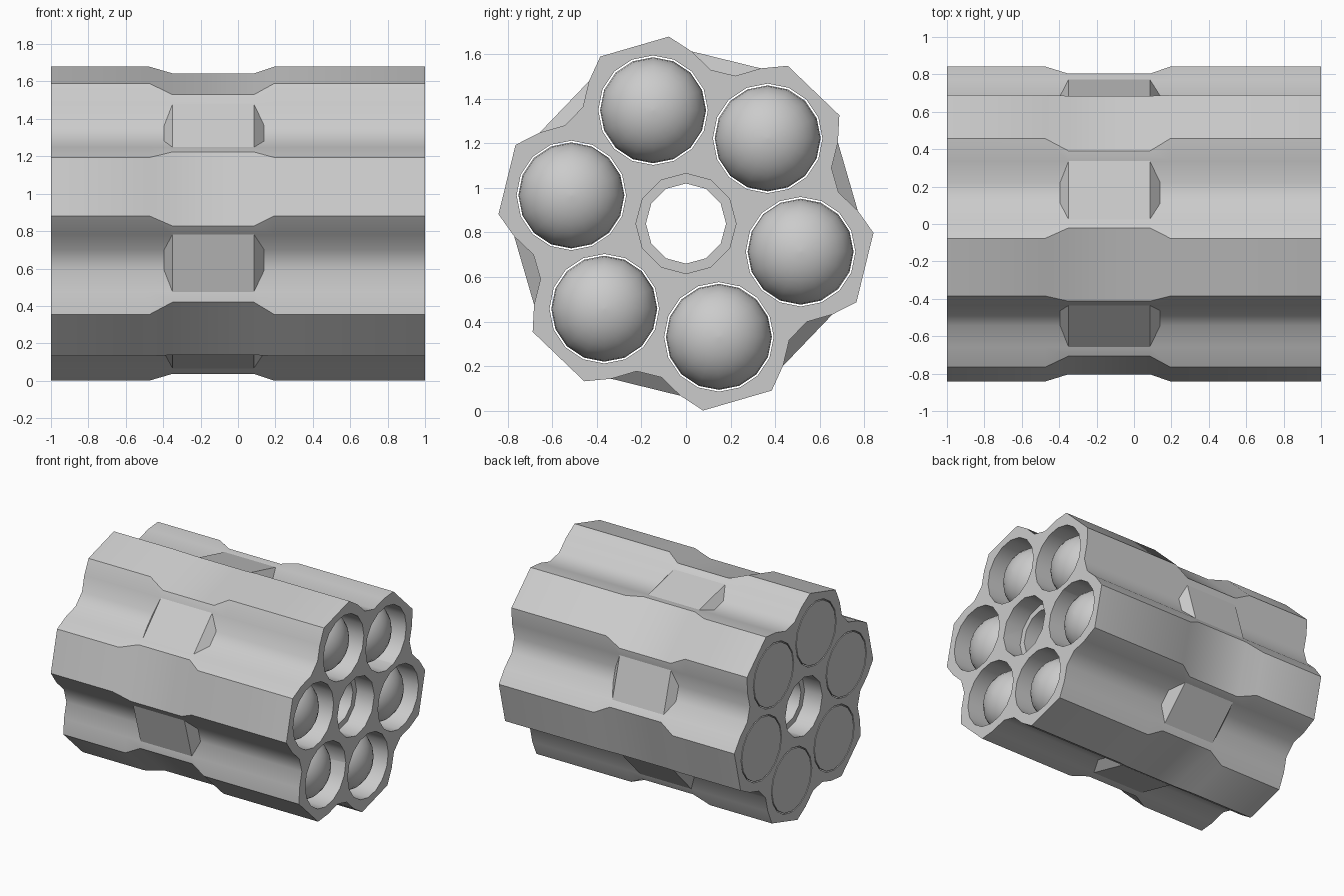
import bpy, bmesh
from math import sin, cos, pi, radians

if "Cube" in bpy.data.objects:
    bpy.data.objects.remove(bpy.data.objects["Cube"])

CZ = 0.84                                          # height of the long axis
GROOVES = [radians(76.2 + 60 * k) for k in range(6)]
CHAMBERS = [radians(46.2 + 60 * k) for k in range(6)]


def place(x, angle, t, r):
    """Point at radius r along a direction, shifted t sideways."""
    return (x, r * cos(angle) - t * sin(angle), CZ + r * sin(angle) + t * cos(angle))


def circle(x, rad, n, y=0.0, z=CZ, phase=0.0):
    return [(x, y + rad * cos(phase + 2 * pi * i / n), z + rad * sin(phase + 2 * pi * i / n))
            for i in range(n)]


def loft(bm, rings, is_smooth):
    """Skin a list of equal-length rings and cap both ends."""
    vs = [[bm.verts.new(p) for p in ring] for ring in rings]
    n = len(vs[0])
    for a, b in zip(vs, vs[1:]):
        for i in range(n):
            j = (i + 1) % n
            f = bm.faces.new((a[i], a[j], b[j], b[i]))
            f.smooth = is_smooth(i)
    bm.faces.new(vs[0][::-1])
    bm.faces.new(vs[-1])


def finish(bm, name):
    bmesh.ops.recalc_face_normals(bm, faces=bm.faces[:])
    me = bpy.data.meshes.new(name)
    bm.to_mesh(me)
    bm.free()
    ob = bpy.data.objects.new(name, me)
    bpy.context.collection.objects.link(ob)
    return ob


# Fluted drum: six flat lands, six shallow grooves, a waist near the middle
def section(x, edge_t, edge_r):
    half = [(edge_t, edge_r), (0.16, 0.757), (0.057, 0.697)]
    prof = [(-t, r) for t, r in half] + half[::-1]
    return [place(x, g, t, r) for g in GROOVES for t, r in prof]


WIDE, WAIST = (0.275, 0.797), (0.212, 0.775)
bm = bmesh.new()
loft(bm, [section(x, *e) for x, e in ((-1, WIDE), (-0.475, WIDE), (-0.35, WAIST),
                                      (0.085, WAIST), (0.195, WIDE), (1, WIDE))],
     lambda i: i % 6 != 5)
drum = finish(bm, "drum_body")

# Cutter: six chambers and a stepped centre bore
bm = bmesh.new()
centres = [place(0, a, 0, 0.53)[1:] for a in CHAMBERS]
for y, z in centres:
    loft(bm, [circle(x, 0.246, 16, y, z, pi / 2) for x in (-1.1, 1.1)], lambda i: True)
loft(bm, [circle(x, r, 12, phase=pi / 2) for x, r in (
    (-1.1, 0.225), (-0.85, 0.225), (-0.85, 0.18),
    (0.85, 0.18), (0.85, 0.225), (1.1, 0.225))], lambda i: True)
cutter = finish(bm, "bore_cutter")
cutter.hide_render = True

mod = drum.modifiers.new("bores", 'BOOLEAN')
mod.operation = 'DIFFERENCE'
mod.solver = 'EXACT'
mod.object = cutter
bpy.context.view_layer.objects.active = drum
bpy.ops.object.modifier_apply(modifier=mod.name)
bpy.data.objects.remove(cutter)
drum.data.set_sharp_from_angle(angle=radians(35))

# Raised pads bridging each groove, with sloped ends
bm = bmesh.new()
for g in GROOVES:
    rows = [[bm.verts.new(place(x, g, s * t, r)) for s in (-1, 1)]
            for x, t, r in ((-0.395, 0.057, 0.697), (-0.35, 0.16, 0.757),
                            (0.085, 0.16, 0.757), (0.14, 0.057, 0.697))]
    for a, b in zip(rows, rows[1:]):
        f = bm.faces.new((a[0], a[1], b[1], b[0]))
        f.normal_update()
        if f.normal.y * cos(g) + f.normal.z * sin(g) < 0:
            f.normal_flip()
me = bpy.data.meshes.new("groove_pads")
bm.to_mesh(me)
bm.free()
bpy.context.collection.objects.link(bpy.data.objects.new("groove_pads", me))

# Round-nosed plugs filling the chambers
R, BASE, NOSE = 0.238, 0.78, 0.21
profile = [(-1, R)] + [(BASE + NOSE * sin(a), max(R * cos(a), 0.004))
                       for a in [pi / 2 * i / 8 for i in range(9)]]
for k, (y, z) in enumerate(centres):
    bm = bmesh.new()
    loft(bm, [circle(x, r, 16, y, z, pi / 2) for x, r in profile], lambda i: True)
    plug = finish(bm, f"chamber_plug_{k + 1}")
    plug.data.set_sharp_from_angle(angle=radians(35))
